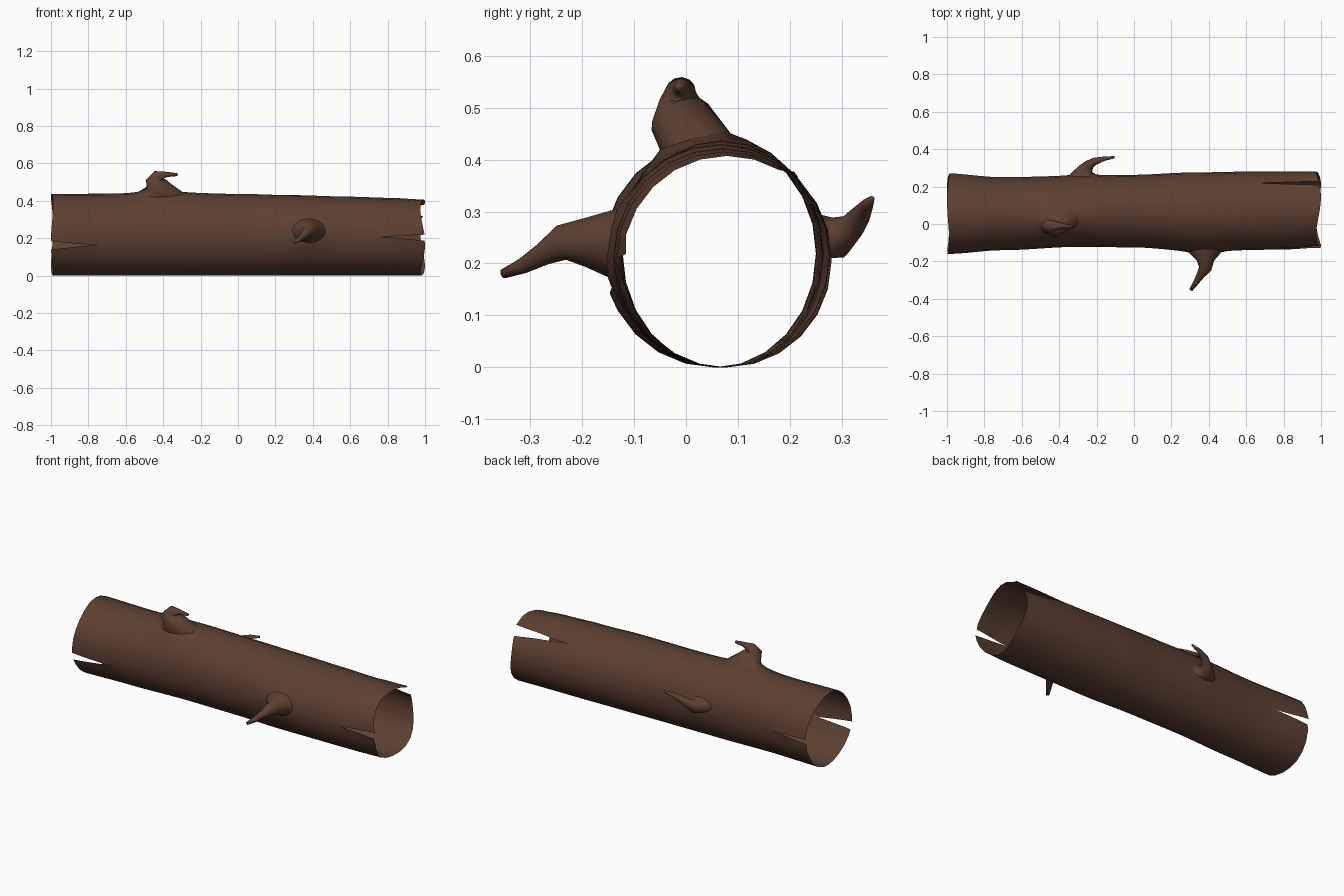
import bpy, bmesh, math
from mathutils import Vector

if "Cube" in bpy.data.objects:
    bpy.data.objects.remove(bpy.data.objects["Cube"])

bark = bpy.data.materials.new("dark brown bark")
bark.diffuse_color = (0.108, 0.051, 0.031, 1)
bark.use_nodes = True
bark.node_tree.nodes["Principled BSDF"].inputs["Base Color"].default_value = bark.diffuse_color

# trunk outline along x: x, front y, back y, top z (underside rests on z = 0)
OUTLINE = [(-1, -.16, .267, .437), (-.7, -.14, .25, .438), (-.3, -.122, .258, .443),
           (0, -.125, .263, .437), (.3, -.143, .275, .43), (.6, -.14, .28, .422),
           (.8, -.135, .28, .416), (1, -.122, .28, .407)]
# swellings under the branches: x, angle, x spread, angle spread, height
SWELLS = [(-.43, 108, .12, 24, .028), (.38, 175, .09, 20, .025), (-.27, 5, .08, 18, .012)]
# splits in the ends: angle, end, length, half width (degrees), lip lift
SPLITS = [(195, -1, .22, 6, 0), (0, -1, .22, 4, .004), (180, 1, .22, 4.5, .006), (45, 1, .34, 8, .014)]
SIDES, STEPS = 24, 48


def outline(x):
    x = max(-1, min(1, x))
    for a, b in zip(OUTLINE, OUTLINE[1:]):
        if x <= b[0]:
            t = (x - a[0]) / (b[0] - a[0])
            t = t * t * (3 - 2 * t)
            return [p + (q - p) * t for p, q in zip(a[1:], b[1:])]


def surface(x, a, lift=0):
    """Point on the trunk at length x and angle a (radians)."""
    y0, y1, top = outline(x)
    r = 1
    for sx, sa, wx, wa, h in SWELLS:
        d = (math.degrees(a) - sa + 180) % 360 - 180
        r += h / .21 * math.exp(-((x - sx) / wx) ** 2 - (d / wa) ** 2)
    k = r + lift / .21
    return Vector((x, (y0 + y1) / 2 + k * (y1 - y0) / 2 * math.cos(a),
                   top / 2 + k * top / 2 * math.sin(a)))


def finish(bm, name):
    me = bpy.data.meshes.new(name)
    bm.to_mesh(me)
    bm.free()
    me.materials.append(bark)
    me.shade_smooth()
    ob = bpy.data.objects.new(name, me)
    bpy.context.collection.objects.link(ob)


# hollow trunk: open sheet whose columns part at the splits
bm = bmesh.new()
cache = {}


def trunk_vert(i, j, side):
    j %= SIDES
    x = -1 + 2 * i / STEPS
    a = 2 * math.pi * j / SIDES
    lift, key_side = 0, 0
    shift = 0
    for ang, end, length, width, lip in SPLITS:
        f = (x * end - 1 + length) / length
        if round(ang / 360 * SIDES) == j and f > 1e-6:
            shift += side * math.radians(width) * f
            lift += side * lip * f
            key_side = side
    key = (i, j, key_side)
    if key not in cache:
        p = surface(x, a + shift, lift)
        near_end = max(0, (abs(x) - .9) / .1)
        rag = .013 if x > 0 else .006
        p.x -= math.copysign(near_end * rag * (1 + math.sin(3 * a + 1)), x)
        cache[key] = bm.verts.new(p)
    return cache[key]


for i in range(STEPS):
    for j in range(SIDES):
        bm.faces.new((trunk_vert(i, j, 1), trunk_vert(i, j + 1, -1),
                      trunk_vert(i + 1, j + 1, -1), trunk_vert(i + 1, j, 1)))
finish(bm, "hollow_trunk")


def branch(name, x, angle, half_len, half_ang, path):
    """Stub whose flared foot lies on the trunk, then follows (x, y, z, radius)."""
    n = 12
    bm = bmesh.new()
    a = math.radians(angle)
    ts = [2 * math.pi * k / n for k in range(n)]
    rings = [[surface(x + half_len * math.cos(t), a + math.radians(half_ang) * math.sin(t), -.001)
              for t in ts]]
    pts = [surface(x, a)] + [Vector(p[:3]) for p in path]
    u = Vector((1, 0, 0))
    for k in range(1, len(pts)):
        tan = (pts[min(k + 1, len(pts) - 1)] - pts[k - 1]).normalized()
        u = (u - tan * u.dot(tan)).normalized()
        v = u.cross(tan)
        r = path[k - 1][3]
        rings.append([pts[k] + r * (u * math.cos(t) + v * math.sin(t)) for t in ts])
    vs = [[bm.verts.new(p) for p in ring] for ring in rings]
    for lo, hi in zip(vs, vs[1:]):
        for k in range(n):
            m = (k + 1) % n
            bm.faces.new((lo[k], hi[k], hi[m], lo[m]))
    bm.faces.new(vs[-1][::-1])
    finish(bm, name)


# broken branch stubs
branch("top_branch", -.42, 104, .13, 20,
       [(-.435, -.012, .482, .06), (-.45, -.01, .512, .043), (-.435, -.01, .532, .029),
        (-.38, -.01, .541, .014), (-.325, -.014, .54, .008)])
branch("front_branch", .38, 173, .09, 17,
       [(.382, -.195, .24, .047), (.38, -.24, .24, .034), (.355, -.275, .218, .022),
        (.33, -.315, .195, .015), (.305, -.352, .18, .009)])
branch("back_branch", -.27, 8, .08, 11,
       [(-.26, .292, .25, .04), (-.238, .318, .27, .026), (-.21, .335, .292, .02),
        (-.16, .349, .313, .012), (-.105, .357, .324, .006)])
